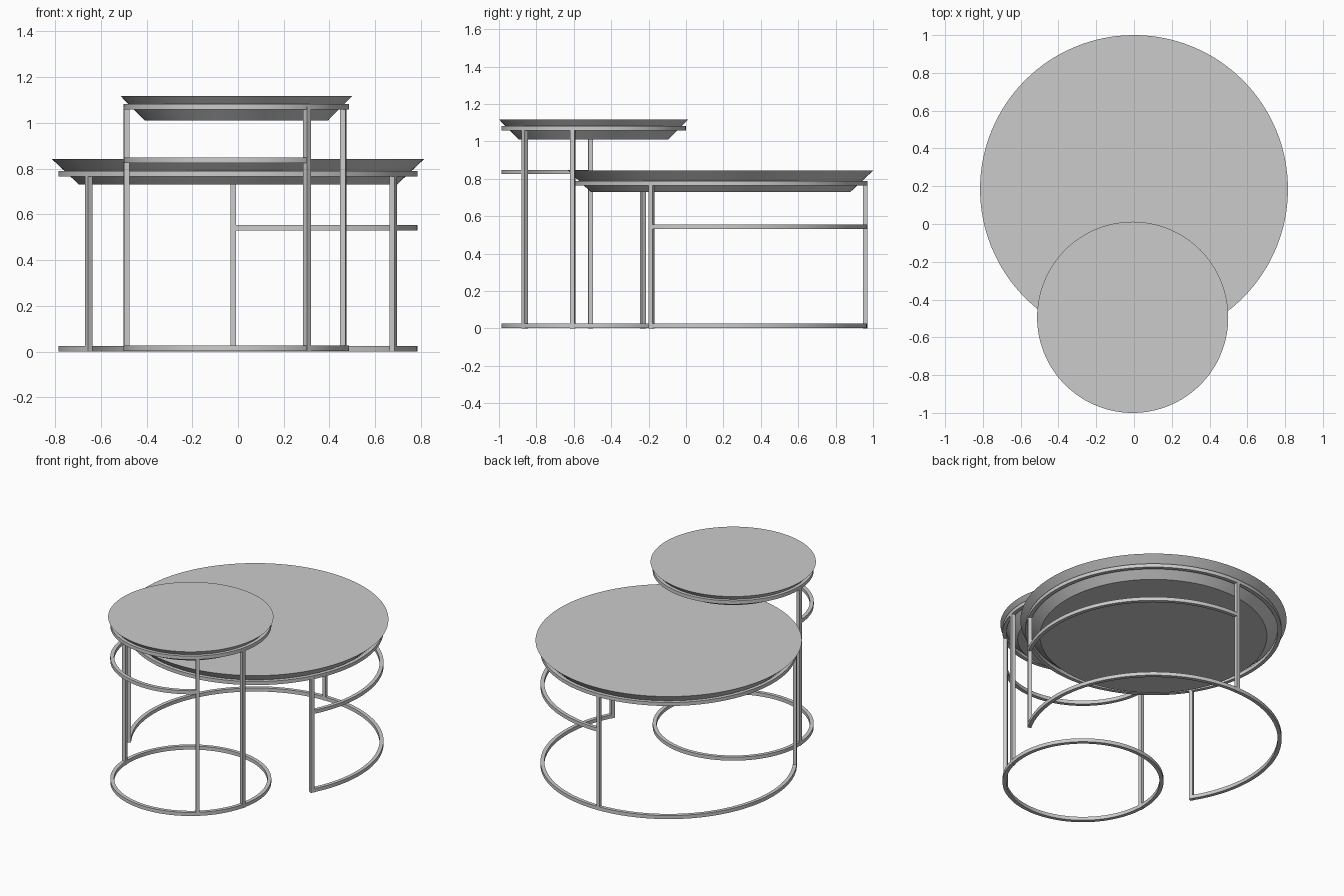
import bpy, bmesh, math
from mathutils import Matrix

if "Cube" in bpy.data.objects:
    bpy.data.objects.remove(bpy.data.objects["Cube"])

BAR = 0.024  # square tube thickness


def finish(name, bm):
    bmesh.ops.recalc_face_normals(bm, faces=bm.faces)
    mesh = bpy.data.meshes.new(name)
    bm.to_mesh(mesh)
    bm.free()
    obj = bpy.data.objects.new(name, mesh)
    bpy.context.collection.objects.link(obj)
    bpy.ops.object.select_all(action='DESELECT')
    bpy.context.view_layer.objects.active = obj
    obj.select_set(True)
    bpy.ops.object.shade_smooth_by_angle(angle=math.radians(30))
    return obj


def tray_top(name, center, r_top, r_bottom, z0, z1):
    """Disc with a bevelled underside that narrows downwards."""
    bm = bmesh.new()
    bmesh.ops.create_cone(bm, cap_ends=True, segments=128, radius1=r_bottom,
                          radius2=r_top, depth=z1 - z0,
                          matrix=Matrix.Translation((*center, (z0 + z1) / 2)))
    return finish(name, bm)


def arc_bar(name, center, radius, z, start=0, end=360):
    """Square tube swept along a circular arc (degrees)."""
    closed = end - start >= 360
    steps = max(8, round((end - start) / 3))
    h = BAR / 2
    bm = bmesh.new()
    loops = []
    for i in range(steps if closed else steps + 1):
        a = math.radians(start + (end - start) * i / steps)
        loops.append([bm.verts.new((center[0] + (radius + dr) * math.cos(a),
                                    center[1] + (radius + dr) * math.sin(a),
                                    z + dz))
                      for dr, dz in ((-h, -h), (h, -h), (h, h), (-h, h))])
    for i in range(steps):
        a, b = loops[i], loops[(i + 1) % len(loops)]
        for k in range(4):
            n = (k + 1) % 4
            bm.faces.new((a[k], a[n], b[n], b[k]))
    if not closed:
        bm.faces.new(loops[0])
        bm.faces.new(loops[-1])
    return finish(name, bm)


def leg(name, center, radius, angle, z1):
    """Upright square tube standing on the ring, turned to face outwards."""
    a = math.radians(angle)
    m = (Matrix.Translation((center[0] + radius * math.cos(a),
                             center[1] + radius * math.sin(a), z1 / 2))
         @ Matrix.Rotation(a, 4, 'Z') @ Matrix.Diagonal((BAR, BAR, z1, 1)))
    bm = bmesh.new()
    bmesh.ops.create_cube(bm, size=1, matrix=m)
    return finish(name, bm)


# Large low table: base ring is open at the front
big, big_r = (0.0, 0.185), 0.773
tray_top("large_table_top", big, 0.815, 0.695, 0.73, 0.843)
arc_bar("large_top_ring", big, big_r, 0.777)
arc_bar("large_base_arc", big, big_r, 0.013, -28.5, 212.5)
arc_bar("large_middle_arc", big, big_r, 0.542, -28.5, 91.5)
for side, angle in (("right", -28.5), ("back", 91.5), ("left", 212.5)):
    leg("large_leg_" + side, big, big_r, angle, 0.777)

# Small tall table: full base ring, overlapping the large one
small, small_r = (-0.007, -0.494), 0.481
tray_top("small_table_top", small, 0.506, 0.40, 1.01, 1.117)
arc_bar("small_top_ring", small, small_r, 1.070)
arc_bar("small_base_ring", small, small_r, 0.014)
arc_bar("small_middle_arc", small, small_r, 0.836, 182, 310)
for side, angle in (("left", 182), ("front", 310), ("right", 346.5)):
    leg("small_leg_" + side, small, small_r, angle, 1.070)
